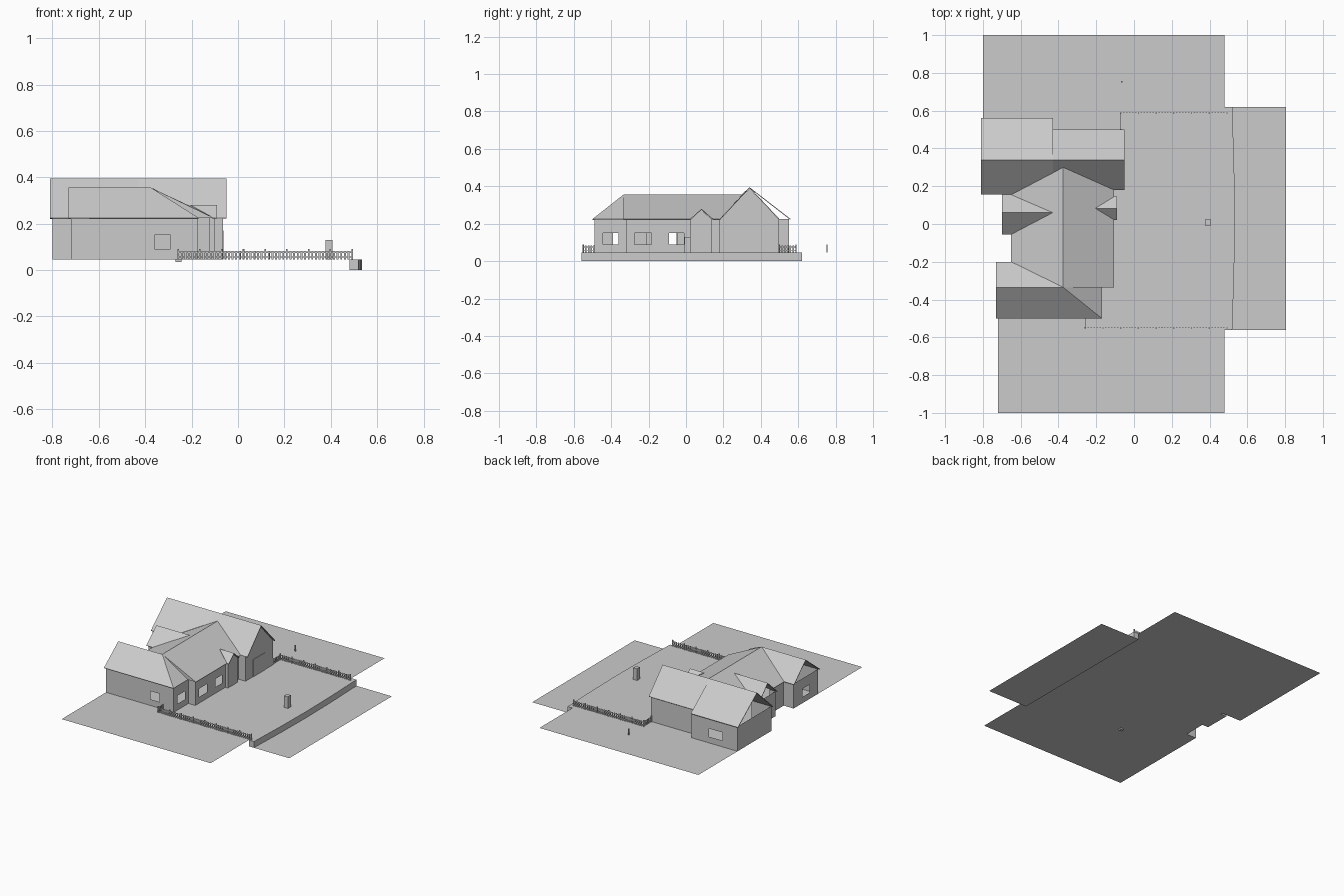
import bpy, bmesh
from mathutils import Vector

if "Cube" in bpy.data.objects:
    bpy.data.objects.remove(bpy.data.objects["Cube"])

G, E, M, R = 0.045, 0.225, 0.355, 0.395   # ground, eave, main ridge, garage ridge


def mesh_from(name, polys, up=False):
    """Build one object from a list of polygons (lists of xyz)."""
    bm = bmesh.new()
    for p in polys:
        f = bm.faces.new([bm.verts.new(v) for v in p])
        f.normal_update()
        if up and f.normal.z < 0:
            f.normal_flip()
    bmesh.ops.remove_doubles(bm, verts=bm.verts, dist=0.0005)
    me = bpy.data.meshes.new(name)
    bm.to_mesh(me)
    bm.free()
    ob = bpy.data.objects.new(name, me)
    bpy.context.collection.objects.link(ob)
    return ob


def box_polys(x0, x1, y0, y1, z0, z1):
    a = [(x0, y0), (x1, y0), (x1, y1), (x0, y1)]
    sides = [[(*a[i], z0), (*a[(i + 1) % 4], z0), (*a[(i + 1) % 4], z1), (*a[i], z1)] for i in range(4)]
    return sides + [[(*p, z1) for p in a], [(*p, z0) for p in reversed(a)]]


def roof(name, polys):
    ob = mesh_from(name, polys, up=True)
    m = ob.modifiers.new("thickness", 'SOLIDIFY')
    m.thickness, m.offset = 0.005, -1
    return ob


def wall_polys(p, q, hole=None):
    """Vertical wall p->q; hole = (start, end) distances along the wall for a window."""
    p, q = Vector(p), Vector(q)
    L = (q - p).length
    d = (q - p) / L
    us = [0, *hole, L] if hole else [0, L]
    zs = [G, 0.09, 0.15, E] if hole else [G, E]
    out = []
    for i in range(len(us) - 1):
        for j in range(len(zs) - 1):
            if hole and i == 1 and j == 1:
                continue
            a, b = p + d * us[i], p + d * us[i + 1]
            out.append([(a.x, a.y, zs[j]), (b.x, b.y, zs[j]), (b.x, b.y, zs[j + 1]), (a.x, a.y, zs[j + 1])])
    return out


# House walls, anticlockwise footprint with window holes
foot = [((-0.72, -0.49), (0.36, 0.43)), ((-0.175, -0.49), (0.045, 0.13)),
        ((-0.175, -0.32), None), ((-0.12, -0.32), (0.045, 0.135)),
        ((-0.12, -0.16), (0.07, 0.15)), ((-0.12, 0.025), None),
        ((-0.1, 0.025), None), ((-0.1, 0.135), None), ((-0.12, 0.135), None),
        ((-0.12, 0.18), None), ((-0.065, 0.18), None), ((-0.065, 0.495), None),
        ((-0.43, 0.495), None), ((-0.43, 0.55), (0.14, 0.25)), ((-0.8, 0.55), None),
        ((-0.8, 0.16), None), ((-0.64, 0.16), None), ((-0.64, 0.145), None),
        ((-0.69, 0.145), None), ((-0.69, -0.045), None), ((-0.64, -0.045), (0.005, 0.06)),
        ((-0.64, -0.21), None), ((-0.72, -0.21), (0.1, 0.18))]
walls = []
for i, (p, hole) in enumerate(foot):
    walls += wall_polys(p, foot[(i + 1) % len(foot)][0], hole)
mesh_from("house_walls", walls)

# Gable walls on the street side
mesh_from("garage_gable", [[(-0.065, 0.18, E), (-0.065, 0.495, E), (-0.065, 0.34, R - 0.006)]])
mesh_from("porch_gable", [[(-0.1, 0.025, E), (-0.1, 0.135, E), (-0.1, 0.083, 0.274)]])

# Garage wing roof: rear wide part and front narrow part
roof("garage_roof", [
    [(-0.81, 0.34, R), (-0.43, 0.34, R), (-0.43, 0.56, E), (-0.81, 0.56, E)],
    [(-0.81, 0.34, R), (-0.43, 0.34, R), (-0.43, 0.27, 0.33), (-0.65, 0.155, E), (-0.81, 0.155, E)],
    [(-0.43, 0.34, R), (-0.05, 0.34, R), (-0.05, 0.50, E), (-0.43, 0.50, E)],
    [(-0.43, 0.34, R), (-0.05, 0.34, R), (-0.05, 0.18, E), (-0.105, 0.18, E),
     (-0.375, 0.30, M), (-0.43, 0.27, 0.33)]])

# Main roof, notched for the small gables
roof("main_roof", [
    [(-0.375, 0.30, M), (-0.65, 0.155, E), (-0.43, 0.06, 0.329), (-0.65, -0.055, E),
     (-0.65, -0.205, E), (-0.375, -0.335, M)],
    [(-0.375, 0.30, M), (-0.375, -0.335, M), (-0.105, -0.335, E), (-0.105, 0.025, E),
     (-0.205, 0.083, 0.275), (-0.105, 0.145, E), (-0.105, 0.18, E)]])

# South wing roof with hipped corner
roof("south_wing_roof", [
    [(-0.73, -0.335, M), (-0.375, -0.335, M), (-0.65, -0.2, E), (-0.73, -0.2, E)],
    [(-0.73, -0.335, M), (-0.375, -0.335, M), (-0.17, -0.5, E), (-0.73, -0.5, E)],
    [(-0.375, -0.335, M), (-0.17, -0.5, E), (-0.17, -0.335, E)]])
mesh_from("roof_step", [[(-0.375, -0.335, M), (-0.17, -0.335, E), (-0.105, -0.335, E)]])

# Small rear and porch gable roofs
roof("rear_gable_roof", [[(-0.70, 0.06, 0.329), (-0.43, 0.06, 0.329), (-0.65, y, E), (-0.70, y, E)]
                         for y in (-0.055, 0.155)])
roof("porch_roof", [[(-0.09, 0.083, 0.28), (-0.205, 0.083, 0.28), (-0.105, y, E), (-0.09, y, E)]
                    for y in (0.022, 0.145)])

# Doors
mesh_from("garage_door", box_polys(-0.065, -0.062, 0.265, 0.405, G, 0.17))
mesh_from("front_door", [[(-0.098, 0.055, G), (-0.098, 0.103, G), (-0.098, 0.103, 0.142),
                          (-0.098, 0.095, 0.15), (-0.098, 0.063, 0.15), (-0.098, 0.055, 0.142)]])

# Lawn sheet following the back of the house, and the curved yard edge
edge = [(0.52, -0.56), (0.53, -0.26), (0.534, 0.03), (0.53, 0.32), (0.52, 0.62)]
lawn = [(-0.72, -1), (0.48, -1), (0.48, -0.56), *edge, (0.48, 0.62), (0.48, 1), (-0.8, 1),
        (-0.8, 0.16), (-0.64, 0.16), (-0.64, 0.145), (-0.69, 0.145), (-0.69, -0.045),
        (-0.64, -0.045), (-0.64, -0.21), (-0.72, -0.21)]
mesh_from("lawn", [[(x, y, G) for x, y in lawn]], up=True)
rim = [(0.48, -0.56), *edge, (0.48, 0.62)]
mesh_from("retaining_wall", [[(*a, 0), (*b, 0), (*b, G), (*a, G)] for a, b in zip(rim, rim[1:])])
mesh_from("street", [[(0.48, -0.56, 0), (0.805, -0.56, 0), (0.805, 0.62, 0), (0.48, 0.62, 0)]], up=True)


# Picket fences
def fence(name, a, b):
    a, b = Vector(a), Vector(b)
    L = (b - a).length
    d = (b - a) / L
    n = max(1, round(L / 0.0155))
    polys = []

    def piece(u0, u1, w, z0, z1):
        p, q = a + d * u0, a + d * u1
        nx, ny = abs(d.y) * w, abs(d.x) * w
        polys.extend(box_polys(min(p.x, q.x) - nx, max(p.x, q.x) + nx,
                               min(p.y, q.y) - ny, max(p.y, q.y) + ny, z0, z1))
    for i in range(n + 1):
        u = L * i / n
        post = i % 6 == 0
        h = 0.0035 if post else 0.004
        piece(u - h, u + h, 0.003 if post else 0.0012, G, 0.09 if post else 0.083)
    for z in (0.053, 0.074):
        piece(0, L, 0.0006, z, z + 0.005)
    mesh_from(name, polys)


fence("south_fence", (-0.258, -0.55), (0.492, -0.55))
fence("south_fence_return", (-0.258, -0.55), (-0.258, -0.492))
fence("north_fence", (-0.07, 0.588), (0.492, 0.588))
fence("north_fence_return", (-0.07, 0.588), (-0.07, 0.5))

# Yard pillar, lawn post and buried block
mesh_from("yard_pillar", box_polys(0.377, 0.408, -0.008, 0.025, G, 0.13))
mesh_from("lawn_post", box_polys(-0.068, -0.062, 0.75, 0.756, G, 0.09))
mesh_from("drain_block", box_polys(-0.27, -0.243, -0.45, -0.43, 0.035, G))
